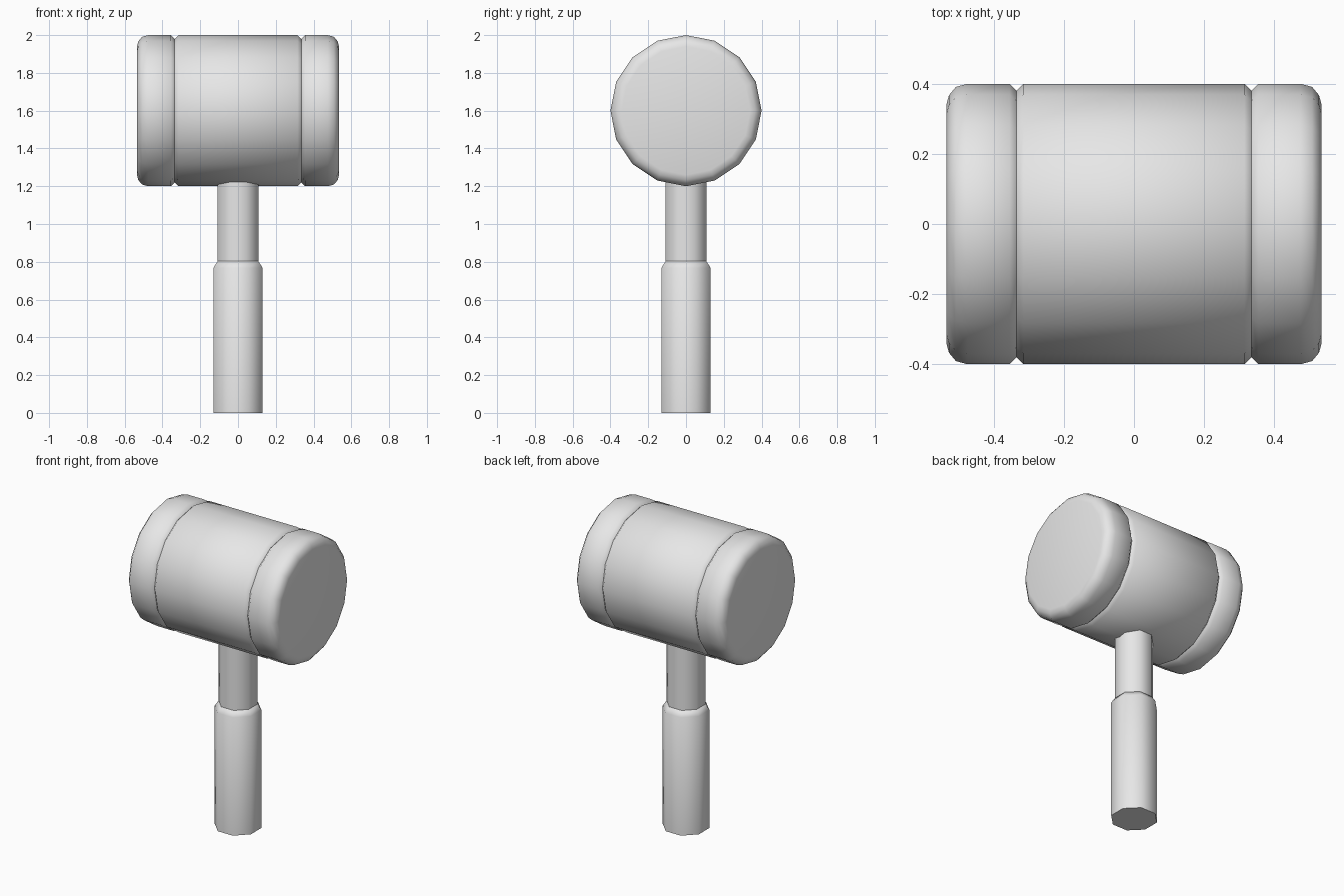
import bpy, bmesh, math
from mathutils import Matrix

if "Cube" in bpy.data.objects:
    bpy.data.objects.remove(bpy.data.objects["Cube"])

grey = bpy.data.materials.new("plain grey")
grey.diffuse_color = (0.8, 0.8, 0.8, 1.0)
grey.use_nodes = True
grey.node_tree.nodes["Principled BSDF"].inputs["Base Color"].default_value = grey.diffuse_color


def lathe(name, profile, sides, turn, placement=Matrix()):
    """Spin (radius, height) points about z, cap both ends, then place the part."""
    bm = bmesh.new()
    rings = []
    for r, h in profile:
        angles = [2 * math.pi * i / sides + turn for i in range(sides)]
        rings.append([bm.verts.new((r * math.cos(a), r * math.sin(a), h)) for a in angles])
    for low, high in zip(rings, rings[1:]):
        for i in range(sides):
            j = (i + 1) % sides
            bm.faces.new((low[i], low[j], high[j], high[i]))
    bm.faces.new(rings[0][::-1])
    bm.faces.new(rings[-1])
    bmesh.ops.transform(bm, matrix=placement, verts=bm.verts)
    bmesh.ops.recalc_face_normals(bm, faces=bm.faces)
    mesh = bpy.data.meshes.new(name)
    bm.to_mesh(mesh)
    bm.free()
    mesh.materials.append(grey)
    obj = bpy.data.objects.new(name, mesh)
    bpy.context.collection.objects.link(obj)
    bpy.ops.object.select_all(action='DESELECT')
    obj.select_set(True)
    bpy.context.view_layer.objects.active = obj
    bpy.ops.object.shade_smooth_by_angle(angle=math.radians(60))
    return obj


# Head: 16-sided barrel along x, with a V groove and a rounded rim at each end
half = [(0.4, 0.315), (0.38, 0.335), (0.4, 0.355), (0.4, 0.475),
        (0.391, 0.508), (0.367, 0.528), (0.34, 0.535)]
profile = [(r, -h) for r, h in reversed(half)] + half
lathe("mallet_head", profile, 16, 0,
      Matrix.Translation((0, 0, 1.6)) @ Matrix.Rotation(math.pi / 2, 4, 'Y'))

# Handle: octagons with flat sides facing front and right
flat = 1 / math.cos(math.pi / 8)
lathe("handle_shaft", [(0.108 * flat, 0.78), (0.108 * flat, 1.3)], 8, math.pi / 8)
lathe("handle_grip", [(0.13 * flat, 0), (0.13 * flat, 0.768), (0.108 * flat, 0.803)],
      8, math.pi / 8)
